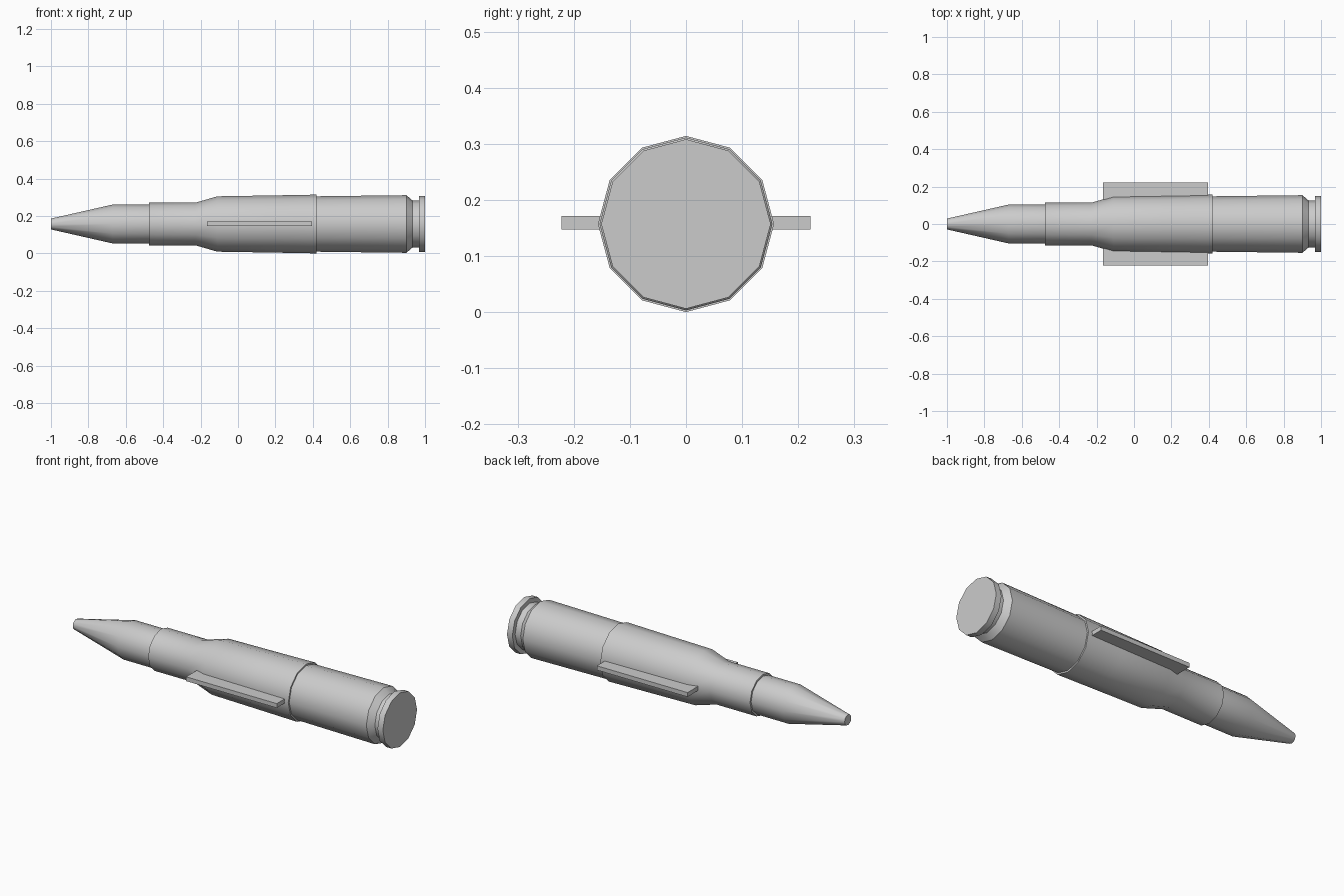
import bpy, bmesh, math

if "Cube" in bpy.data.objects:
    bpy.data.objects.remove(bpy.data.objects["Cube"])

SIDES = 12
AXIS_Z = 0.157


def lathe(name, profile):
    """Revolve (x, radius) points around the long axis and cap both ends."""
    bm = bmesh.new()
    rings = []
    for x, r in profile:
        angles = [2 * math.pi * i / SIDES for i in range(SIDES)]
        rings.append([bm.verts.new((x, r * math.sin(a), AXIS_Z + r * math.cos(a)))
                      for a in angles])
    for a, b in zip(rings, rings[1:]):
        for i in range(SIDES):
            j = (i + 1) % SIDES
            bm.faces.new((a[i], a[j], b[j], b[i]))
    bm.faces.new(rings[0])
    bm.faces.new(rings[-1])
    return finish(name, bm)


def finish(name, bm, smooth=True):
    bmesh.ops.recalc_face_normals(bm, faces=bm.faces)
    mesh = bpy.data.meshes.new(name)
    bm.to_mesh(mesh)
    bm.free()
    obj = bpy.data.objects.new(name, mesh)
    bpy.context.collection.objects.link(obj)
    if smooth:
        bpy.ops.object.select_all(action='DESELECT')
        obj.select_set(True)
        bpy.context.view_layer.objects.active = obj
        bpy.ops.object.shade_smooth_by_angle(angle=math.radians(35))
    return obj


# Pointed tip with blunt end
lathe("bullet_tip", [(-1, 0.029), (-0.67, 0.104), (-0.465, 0.104)])

# Bottle-necked sleeve, flaring slightly toward the rear
lathe("front_sleeve", [(-0.475, 0.114), (-0.228, 0.114), (-0.11, 0.148),
                       (0.20, 0.153), (0.42, 0.157)])

# Rear case with extractor groove and rim
lathe("rear_case", [(0.41, 0.148), (0.90, 0.154), (0.933, 0.126),
                    (0.967, 0.126), (0.967, 0.151), (1.0, 0.151)])

# Flat side fins, mirrored across the long axis
for side, label in ((1, "left"), (-1, "right")):
    bm = bmesh.new()
    bmesh.ops.create_cube(bm, size=1)
    bmesh.ops.scale(bm, verts=bm.verts, vec=(0.56, 0.092, 0.024))
    bmesh.ops.translate(bm, verts=bm.verts, vec=(0.115, side * 0.176, 0.159))
    finish(label + "_fin", bm, smooth=False)
